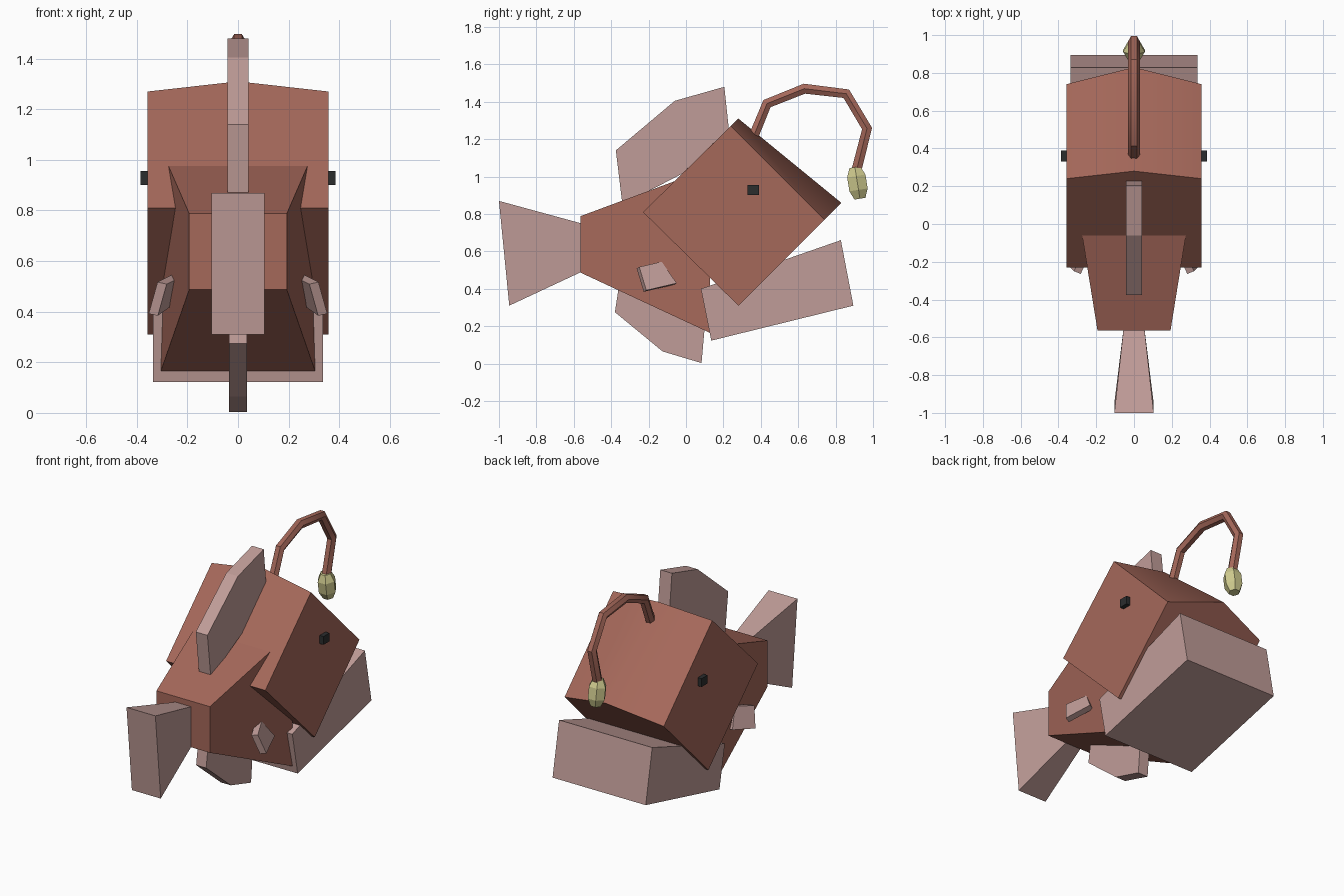
import bpy, bmesh, math
from mathutils import Vector

cube = bpy.data.objects.get("Cube")
if cube:
    bpy.data.objects.remove(cube, do_unlink=True)


def material(name, rgb):
    m = bpy.data.materials.new(name)
    m.use_nodes = True
    m.diffuse_color = (*rgb, 1)
    bsdf = next(n for n in m.node_tree.nodes if n.type == "BSDF_PRINCIPLED")
    bsdf.inputs["Base Color"].default_value = (*rgb, 1)
    bsdf.inputs["Roughness"].default_value = 0.8
    return m


SKIN = material("reddish brown skin", (0.376, 0.138, 0.102))
FIN = material("dusty pink fin", (0.53, 0.335, 0.315))
GLOW = material("pale yellow lure", (0.62, 0.59, 0.27))
BLACK = material("black eye", (0.024, 0.026, 0.027))


def loft(name, sections, mat, smooth=False):
    """Skin a list of equal-length point loops and cap both ends."""
    bm = bmesh.new()
    loops = [[bm.verts.new(p) for p in s] for s in sections]
    n = len(loops[0])
    for a, b in zip(loops, loops[1:]):
        for i in range(n):
            j = (i + 1) % n
            bm.faces.new((a[i], a[j], b[j], b[i]))
    bm.faces.new(loops[0])
    bm.faces.new(loops[-1])
    bmesh.ops.recalc_face_normals(bm, faces=bm.faces)
    mesh = bpy.data.meshes.new(name)
    bm.to_mesh(mesh)
    bm.free()
    mesh.materials.append(mat)
    obj = bpy.data.objects.new(name, mesh)
    bpy.context.collection.objects.link(obj)
    if smooth:
        bpy.ops.object.select_all(action="DESELECT")
        obj.select_set(True)
        bpy.context.view_layer.objects.active = obj
        bpy.ops.object.shade_smooth_by_angle(angle=math.radians(30))
    return obj


def slab(name, profile, half, mat):
    """Side profile (y, z) given width across x."""
    return loft(name, [[(x, y, z) for y, z in profile] for x in (-half, half)], mat)


def ring(y, z, direction, radius, sides=6):
    """Regular loop around a point in the x = 0 plane."""
    up = Vector((0, -direction.z, direction.y)).normalized()
    out = []
    for i in range(sides):
        a = math.tau * i / sides
        out.append(Vector((math.cos(a) * radius, y, z)) + up * math.sin(a) * radius)
    return out


# Head: tilted block with a raised centre line on the face
side = [(-0.23, 0.81), (0.24, 1.27), (0.74, 0.77), (0.28, 0.31)]
ridge = [(-0.23, 0.81), (0.28, 1.31), (0.83, 0.86), (0.28, 0.31)]
loft("head", [[(x, y, z) for y, z in prof]
              for x, prof in ((-0.358, side), (0, ridge), (0.358, side))], SKIN, True)

# Body: block tapering to the tail
loft("body", [[(-w, y, z0), (w, y, z0), (w, y, z1), (-w, y, z1)]
              for y, w, z0, z1 in ((-0.565, 0.193, 0.487, 0.788),
                                   (0.127, 0.305, 0.165, 1.045))], SKIN)

# Lower jaw
slab("lower_jaw", [(0.08, 0.40), (0.135, 0.123), (0.895, 0.31), (0.828, 0.66)], 0.336, FIN)

# Tail fin, thicker towards the rear edge
loft("tail_fin", [[(-w, y0, z0), (w, y0, z0), (w, y1, z1), (-w, y1, z1)]
                  for w, y0, z0, y1, z1 in ((0.056, -0.56, 0.49, -0.56, 0.75),
                                            (0.104, -0.945, 0.31, -1.0, 0.87))], FIN)

# Fins on the back and belly
slab("dorsal_fin", [(-0.34, 0.85), (-0.375, 1.14), (-0.06, 1.405), (0.205, 1.48),
                    (0.24, 1.15)], 0.042, FIN)
slab("belly_fin", [(-0.355, 0.44), (-0.38, 0.275), (-0.125, 0.065), (0.083, 0.003),
                   (0.105, 0.25)], 0.036, FIN)

# Side fins and eyes, mirrored
outer = [(0.318, -0.25, 0.517), (0.262, -0.13, 0.545), (0.30, -0.05, 0.43), (0.353, -0.212, 0.392)]
for s, label in ((1, "left"), (-1, "right")):
    loft(label + "_side_fin",
         [[(s * (x - dx), y - dy, z - dz) for x, y, z in outer]
          for dx, dy, dz in ((0, 0, 0), (0.036, 0.014, 0.008))], FIN)
    loft(label + "_eye",
         [[(s * x, 0.36 + a * 0.03, 0.928 + b * 0.027)
           for a, b in ((-1, -1), (1, -1), (1, 1), (-1, 1))] for x in (0.33, 0.386)], BLACK)

# Curved lure stalk
path = [Vector((0, y, z)) for y, z in ((0.33, 1.14), (0.433, 1.39), (0.633, 1.47),
                                       (0.857, 1.443), (0.968, 1.257), (0.908, 1.02))]
rings = []
for i, p in enumerate(path):
    before = (p - path[i - 1]).normalized() if i else Vector()
    after = (path[i + 1] - p).normalized() if i < len(path) - 1 else Vector()
    rings.append(ring(p.y, p.z, (before + after).normalized(), 0.031))
loft("lure_stalk", rings, SKIN, True)

# Glowing lure bulb
top, bottom = Vector((0, 0.903, 1.05)), Vector((0, 0.93, 0.882))
bulb = []
for t, r in ((0, 0.034), (0.28, 0.057), (0.72, 0.057), (1, 0.034)):
    c = top.lerp(bottom, t)
    bulb.append(ring(c.y, c.z, bottom - top, r))
loft("lure_bulb", bulb, GLOW)
